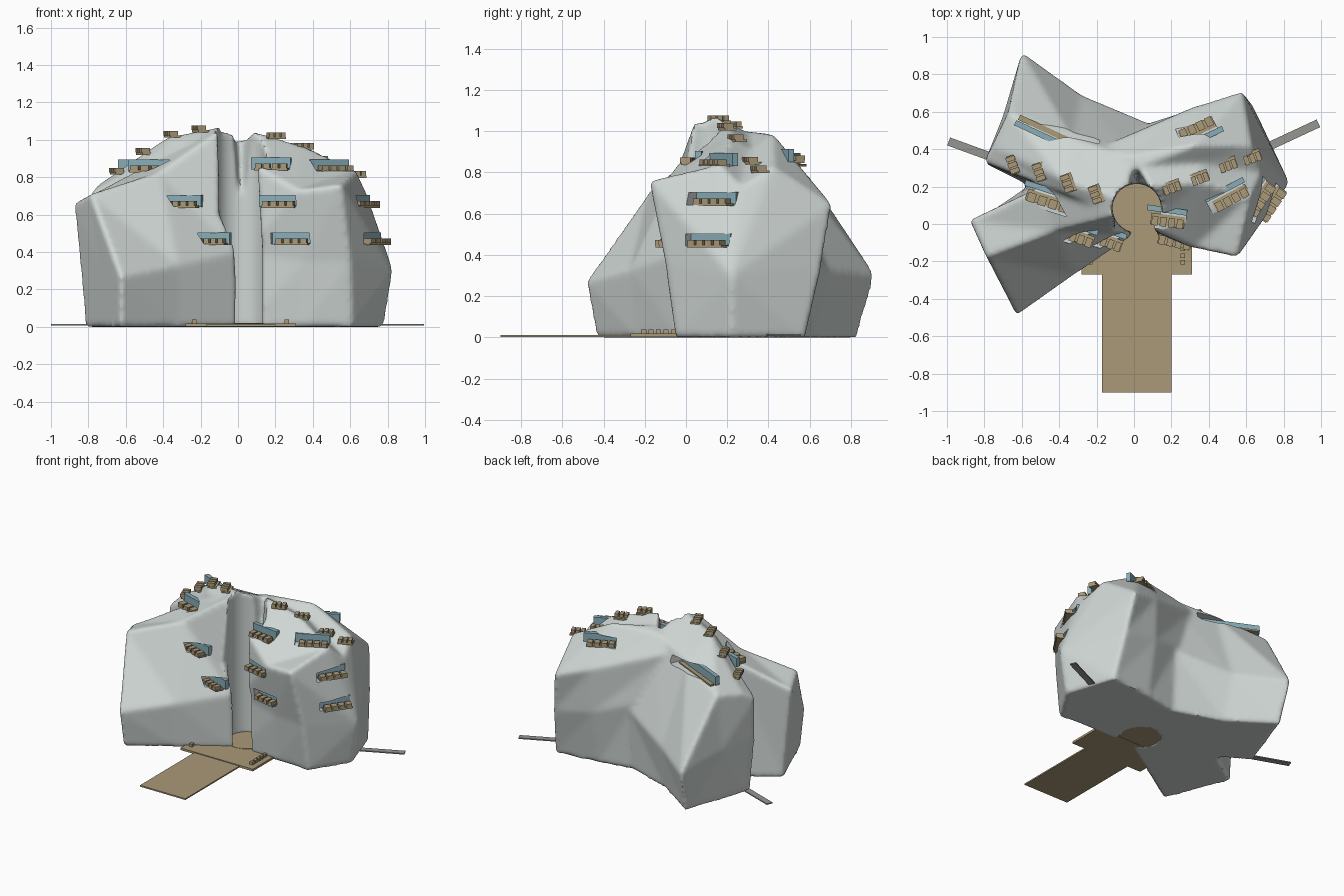
import bpy, bmesh
from math import radians, sin, cos, pi
from mathutils import Vector, Matrix
from mathutils.bvhtree import BVHTree

if "Cube" in bpy.data.objects:
    bpy.data.objects.remove(bpy.data.objects["Cube"])


def mat(name, col):
    m = bpy.data.materials.new(name)
    m.diffuse_color = (*col, 1)
    m.use_nodes = True
    m.node_tree.nodes["Principled BSDF"].inputs["Base Color"].default_value = m.diffuse_color
    return m


SHELL = mat("pale_shell", (0.62, 0.67, 0.65))
TAN = mat("tan_stone", (0.40, 0.32, 0.19))
GLASS = mat("blue_glass", (0.25, 0.42, 0.48))
GREY = mat("path_grey", (0.30, 0.30, 0.28))


def obj(name, bm, material=None):
    bmesh.ops.recalc_face_normals(bm, faces=bm.faces)
    me = bpy.data.meshes.new(name)
    bm.to_mesh(me)
    bm.free()
    o = bpy.data.objects.new(name, me)
    bpy.context.collection.objects.link(o)
    if material:
        me.materials.append(material)
    return o


def box(bm, centre, size, frame=Matrix()):
    m = frame @ Matrix.Translation(centre) @ Matrix.Diagonal((*size, 1))
    bmesh.ops.create_cube(bm, size=1, matrix=m)


def loft(bm, sections, apex):
    rings = [[bm.verts.new(p) for p in s] for s in sections]
    n = len(rings[0])
    for a, b in zip(rings, rings[1:]):
        for i in range(n):
            j = (i + 1) % n
            bm.faces.new((a[i], a[j], b[j], b[i]))
    inner = sum((Vector(p) for p in sections[0]), Vector()) / n
    for ring, p in ((rings[0], inner), (rings[-1], apex)):
        v = bm.verts.new(p)
        for i in range(n):
            bm.faces.new((ring[i], ring[(i + 1) % n], v))
    bmesh.ops.recalc_face_normals(bm, faces=bm.faces)


def cut(o, cutter):
    m = o.modifiers.new("cut", 'BOOLEAN')
    m.operation, m.solver, m.object = 'DIFFERENCE', 'EXACT', cutter
    cutter.hide_render = True


def remesh(o, size):
    m = o.modifiers.new("blend", 'REMESH')
    m.mode, m.voxel_size, m.use_smooth_shade = 'VOXEL', size, True


def bake(o):
    dg = bpy.context.evaluated_depsgraph_get()
    o.data = bpy.data.meshes.new_from_object(o.evaluated_get(dg))
    for m in list(o.modifiers):
        cutter = getattr(m, "object", None)
        o.modifiers.remove(m)
        if cutter:
            bpy.data.objects.remove(cutter)


# three wings: front bottom -> over the roof -> back bottom, inner to outer
shell_bm = bmesh.new()
loft(shell_bm, [
    [(0, .0, 0), (0, .0, .4), (-.04, .03, 1.03), (-.04, .12, 1.08), (0, .35, .97), (.1, .53, .45), (.1, .5, 0)],
    [(-.35, .1, 0), (-.35, .13, .4), (-.37, .16, .97), (-.37, .23, 1.02), (-.33, .46, .9), (-.28, .69, .33), (-.26, .62, 0)],
    [(-.76, .33, 0), (-.79, .32, .4), (-.8, .33, .7), (-.76, .41, .75), (-.67, .6, .78), (-.6, .92, .3), (-.58, .84, 0)],
], (-.7, .58, .38))
loft(shell_bm, [
    [(.03, -.03, 0), (.04, -.03, .4), (.06, -.01, .88), (.08, .2, 1.05), (.02, .3, 1.0), (-.05, .36, .98), (-.16, .42, .89), (.05, .53, .5), (.05, .5, 0), (.05, .2, 0)],
    [(.35, -.04, 0), (.35, -.07, .35), (.32, -.13, .73), (.35, .22, .97), (.35, .32, .91), (.32, .42, .99), (.33, .63, .72), (.33, .62, .4), (.33, .55, 0), (.35, .2, 0)],
    [(.61, -.05, 0), (.6, -.1, .35), (.55, -.18, .76), (.63, .16, .84), (.68, .27, .73), (.63, .42, .83), (.58, .71, .64), (.62, .66, .35), (.66, .58, 0), (.78, .22, 0)],
], (.83, .22, .3))
loft(shell_bm, [
    [(0, -.04, 0), (-.01, -.06, .4), (-.1, .04, 1.05), (-.1, .15, 1.08), (-.1, .2, 0)],
    [(-.32, -.24, 0), (-.32, -.27, .33), (-.42, -.04, .83), (-.5, .2, .86), (-.5, .25, 0)],
    [(-.63, -.44, 0), (-.63, -.49, .27), (-.79, -.18, .71), (-.88, .02, .66), (-.82, .03, 0)],
], (-.75, -.21, .35))
shell = obj("building_shell", shell_bm, SHELL)
remesh(shell, .016)

# round open court and leaning entrance slot
bm = bmesh.new()
bmesh.ops.create_cone(bm, cap_ends=True, segments=48, radius1=.13, radius2=.13, depth=2,
                      matrix=Matrix.Translation((.015, .085, .97)))
cut(shell, obj("court_cutter", bm))
bm = bmesh.new()
prof = [(-.01, -.05), (.13, -.05), (.13, .42), (.08, 1.3), (-.1, 1.3), (-.1, .6), (-.01, .4)]
f = bm.faces.new([bm.verts.new((x, -.4, z)) for x, z in prof])
ext = bmesh.ops.extrude_face_region(bm, geom=[f])
bmesh.ops.translate(bm, verts=[v for v in ext["geom"] if isinstance(v, bmesh.types.BMVert)], vec=(0, .46, 0))
cut(shell, obj("slot_cutter", bm))
remesh(shell, .014)
m = shell.modifiers.new("soften", 'SMOOTH')
m.factor, m.iterations = .5, 6
bake(shell)
tree = BVHTree.FromObject(shell, bpy.context.evaluated_depsgraph_get())


def tray(bm, frame, w, n):
    # slab with a row of planter boxes
    box(bm, (0, 0, -.008), (w, .06, .012), frame)
    for i in range(n):
        x = (i + .5) / n * w - w / 2
        box(bm, (x, -.01, .01), (w / n * .75, .05, .024), frame)


# window slits in the walls: x, y, floor z, heading, width
slits = [(-.48, .06, .84, -18, .24), (-.3, -.06, .65, -20, .18), (-.14, -.09, .45, -20, .16),
         (.29, -.08, .45, -12, .18), (.22, -.08, .65, -12, .18), (.18, .02, .85, -8, .18),
         (.55, .08, .84, 28, .2), (.68, .13, .65, 56, .2), (.7, .13, .45, 56, .2),
         (.34, .5, .86, 205, .2), (-.42, .49, .84, 155, .42)]
cutters, glass, trays = bmesh.new(), bmesh.new(), bmesh.new()
for k, (x, y, z, a, w) in enumerate(slits):
    a = radians(a)
    out = Vector((sin(a), -cos(a), 0))
    p = Vector((x, y, z + .02))
    hit = tree.ray_cast(p + out * .6, -out)[0]
    p = hit if hit and (hit - p).length < .25 else p
    frame = Matrix.Translation((p.x, p.y, z)) @ Matrix.Rotation(a, 4, 'Z')
    box(cutters, (-.01, 0, .022), (w + .03, .1, .06), frame)
    box(glass, (-.01, .055, .022), (w + .034, .03, .064), frame)
    if k < 10:
        tray(trays, frame, w, 4)
    else:
        box(trays, (0, .02, -.006), (w, .03, .012), frame)
cut(shell, obj("slit_cutter", cutters))
bake(shell)
bpy.context.view_layer.objects.active = shell
shell.select_set(True)
bpy.ops.object.shade_smooth_by_angle(angle=radians(40))
obj("window_glass", glass, GLASS)

# stepped roof terraces on the two rear wings
for x, y, a in [(-.64, .32, -70), (-.5, .28, -70), (-.35, .22, -70), (-.2, .16, -70),
                (.2, .2, 20), (.35, .25, 20), (.5, .32, 20), (.63, .36, 20)]:
    hit = tree.ray_cast(Vector((x, y, 2)), Vector((0, 0, -1)))[0]
    if hit:
        frame = Matrix.Translation((x, y, hit.z + .012)) @ Matrix.Rotation(radians(a), 4, 'Z')
        tray(trays, frame, .1, 3)
obj("terraces", trays, TAN)

# plaza, ramp and court floor
bm = bmesh.new()
box(bm, (.015, -.585, .007), (.37, .63, .01))
box(bm, (.015, -.135, .01), (.59, .27, .016))
bmesh.ops.create_cone(bm, cap_ends=True, segments=48, radius1=.14, radius2=.14, depth=.016,
                      matrix=Matrix.Translation((.015, .085, .012)))
obj("plaza", bm, TAN)
bm = bmesh.new()
for x in (-.235, .26):
    for i in range(5):
        box(bm, (x, -.205 + i * .036, .028), (.024, .025, .022))
obj("plaza_seats", bm, TAN)

# side paths
bm = bmesh.new()
for x, y, a in [(-.85, .39, -20), (.85, .475, 25)]:
    box(bm, (0, 0, .012), (.3, .045, .008), Matrix.Translation((x, y, 0)) @ Matrix.Rotation(radians(a), 4, 'Z'))
obj("side_paths", bm, GREY)
